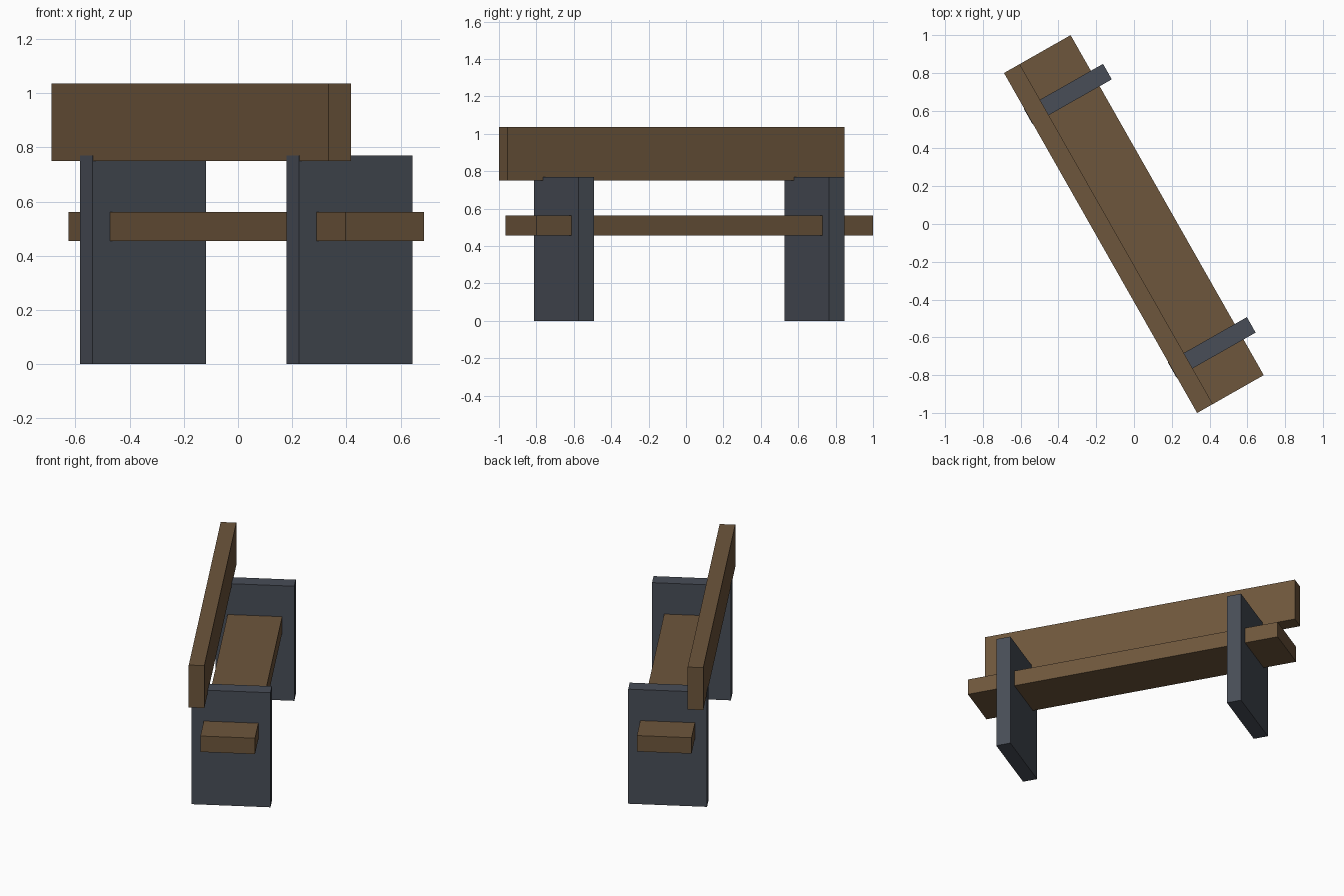
import bpy
from math import radians
from mathutils import Matrix

if "Cube" in bpy.data.objects:
    bpy.data.objects.remove(bpy.data.objects["Cube"])

# The bench runs diagonally across the frame
TURN = Matrix.Rotation(radians(-60.4), 4, 'Z')


def material(name, colour):
    mat = bpy.data.materials.new(name)
    mat.diffuse_color = (*colour, 1)
    mat.use_nodes = True
    mat.node_tree.nodes["Principled BSDF"].inputs["Base Color"].default_value = mat.diffuse_color
    return mat


def board(name, x, y, z, mat):
    """Box from (min, max) ranges: x along the bench, y towards its front."""
    bpy.ops.mesh.primitive_cube_add(size=1)
    ob = bpy.context.object
    ob.name = name
    centre = [(a + b) / 2 for a, b in (x, y, z)]
    size = [b - a for a, b in (x, y, z)]
    ob.data.transform(Matrix.Translation(centre) @ Matrix.Diagonal((*size, 1)))
    ob.matrix_world = TURN
    ob.data.materials.append(mat)
    return ob


wood = material("brown_wood", (0.155, 0.093, 0.045))
slate = material("dark_grey", (0.065, 0.075, 0.095))

# Seat plank and backrest plank
board("seat", (-1.035, 1.035), (-0.132, 0.202), (0.455, 0.562), wood)
board("backrest", (-1.035, 1.035), (-0.2035, -0.108), (0.751, 1.036), wood)

# Slab legs, standing slightly proud of the backrest
for side, name in ((-1, "left_leg"), (1, "right_leg")):
    x = sorted((side * 0.724, side * 0.818))
    board(name, x, (-0.206, 0.276), (0, 0.77), slate)
